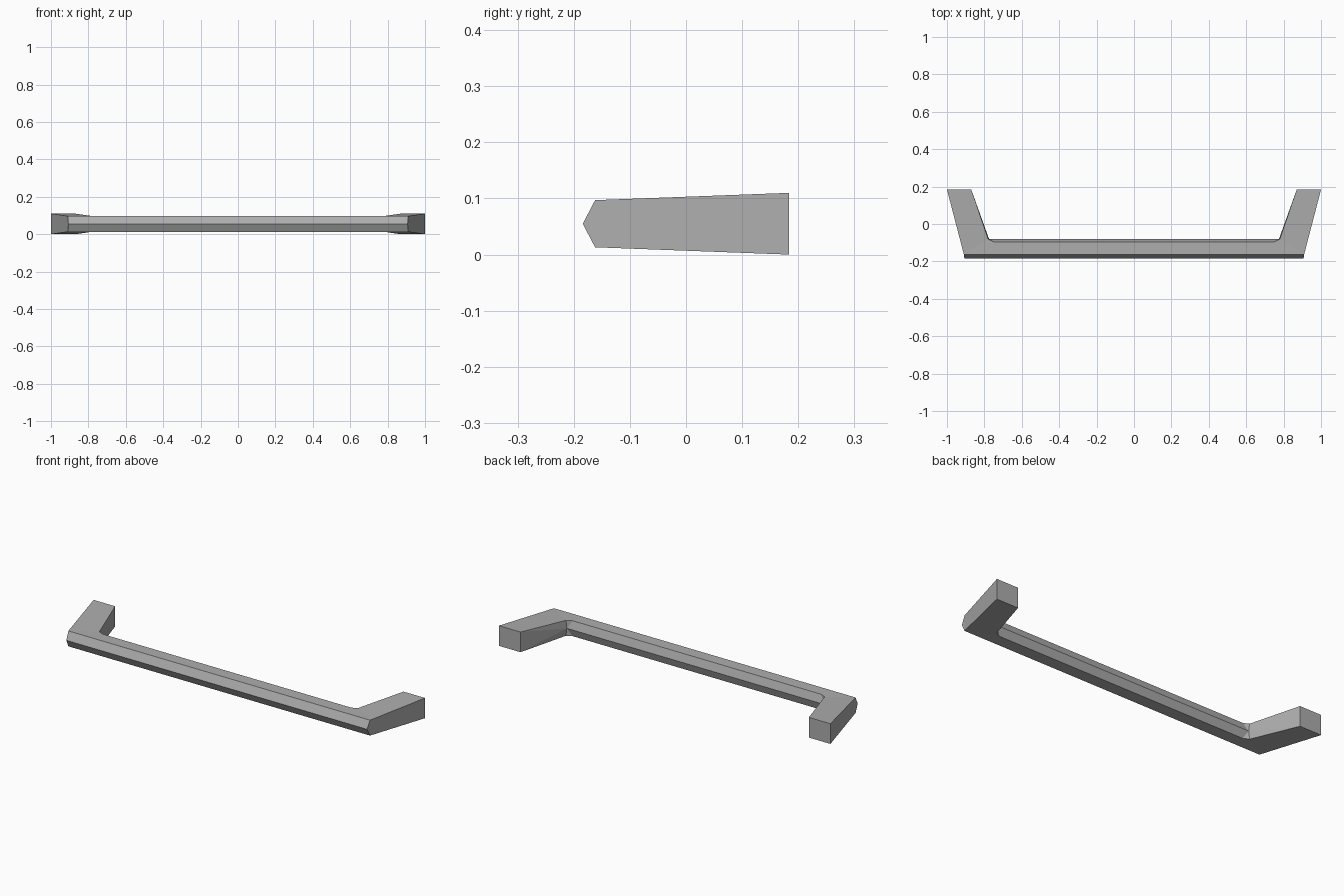
import bpy, bmesh

if "Cube" in bpy.data.objects:
    bpy.data.objects.remove(bpy.data.objects["Cube"])

metal = bpy.data.materials.new("grey_metal")
metal.diffuse_color = (0.42, 0.42, 0.42, 1)
metal.use_nodes = True
metal.node_tree.nodes["Principled BSDF"].inputs["Base Color"].default_value = metal.diffuse_color

MID, TOP, BOT = 0.055, 0.097, 0.013      # bar heights
bm = bmesh.new()


def half(s):
    """One half of the handle: hexagonal bar running into a flaring mounting arm."""
    v = lambda x, y, z: bm.verts.new((s * x, y, z))
    # hexagonal section at the centre, then at the corner
    prof = [(-0.184, MID), (-0.162, TOP), (-0.095, TOP),
            (-0.08, MID), (-0.095, BOT), (-0.162, BOT)]
    a = [v(0, y, z) for y, z in prof]
    b = [v(x, y, z) for x, (y, z) in zip((0.907, 0.91, 0.75, 0.775, 0.75, 0.91), prof)]
    it, ib = v(0.78, -0.08, TOP), v(0.78, -0.08, BOT)
    # rectangular wall end
    ot, ob = v(1, 0.184, 0.11), v(1, 0.184, 0)
    et, eb = v(0.87, 0.184, 0.11), v(0.87, 0.184, 0)
    for i in range(6):
        j = (i + 1) % 6
        bm.faces.new((a[i], a[j], b[j], b[i]))
    for f in ((b[1], b[2], it), (b[1], it, et, ot),        # arm top
              (b[5], b[4], ib), (b[5], ib, eb, ob),        # arm underside
              (b[0], b[1], b[5]), (b[1], ot, ob, b[5]),    # outer side
              (b[2], b[3], it), (b[4], ib, b[3]),          # inner corner
              (it, b[3], et), (b[3], ib, eb), (b[3], eb, et),
              (ot, et, eb, ob)):                           # wall end
        bm.faces.new(f)


for side in (1, -1):
    half(side)
bmesh.ops.remove_doubles(bm, verts=bm.verts, dist=1e-5)
bmesh.ops.recalc_face_normals(bm, faces=bm.faces)

mesh = bpy.data.meshes.new("pull_handle")
bm.to_mesh(mesh)
bm.free()
mesh.materials.append(metal)
handle = bpy.data.objects.new("pull_handle", mesh)
bpy.context.collection.objects.link(handle)
